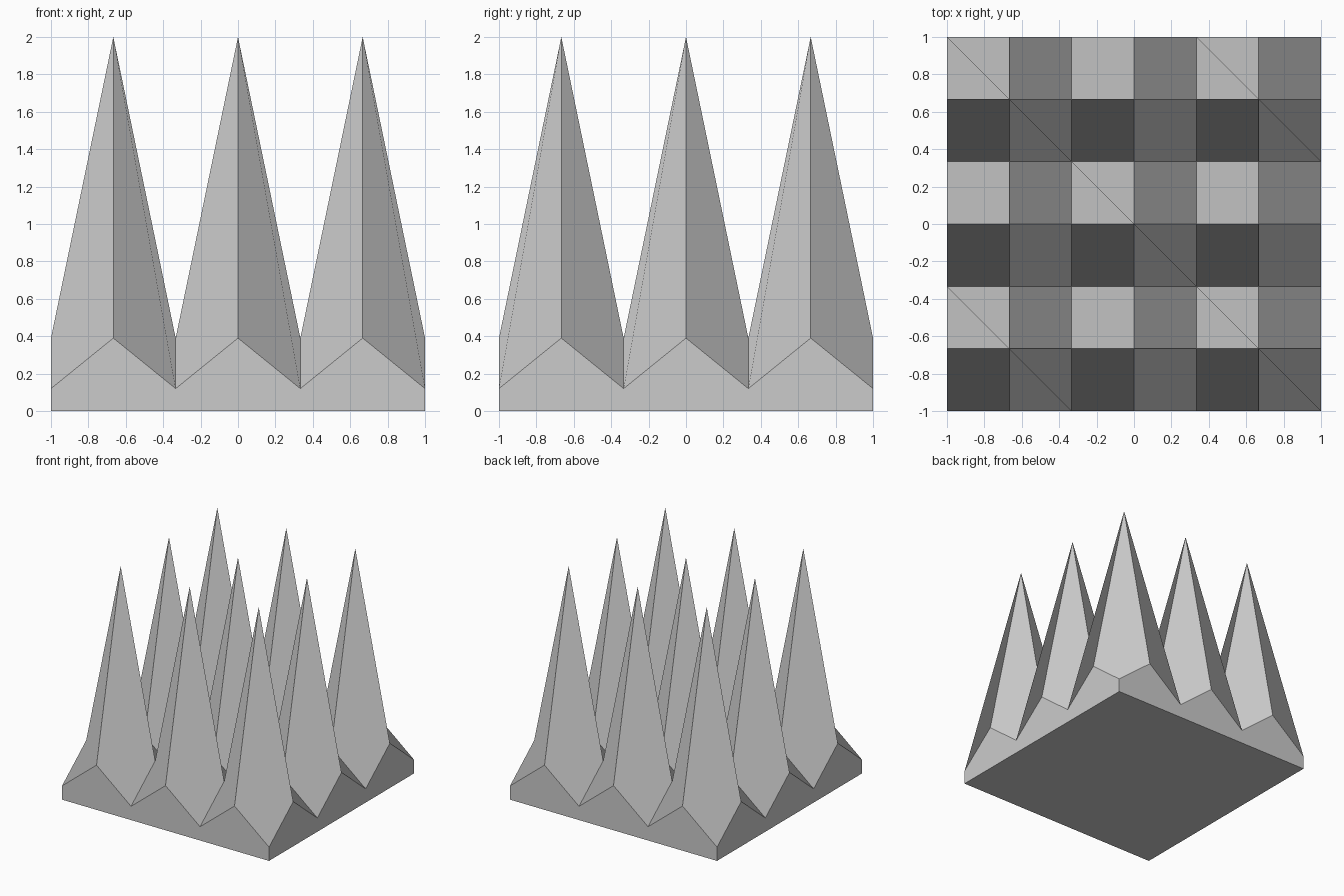
import bpy, bmesh

if "Cube" in bpy.data.objects:
    bpy.data.objects.remove(bpy.data.objects["Cube"])

N = 6                                  # grid cells per side (two per spike)
LEVELS = {0: 0.12, 1: 0.39, 2: 2.0}    # valley, saddle and spike tip heights

bm = bmesh.new()

# Spiked top: height depends on how many grid indices are odd
grid = [[bm.verts.new((-1 + 2 * i / N, -1 + 2 * j / N, LEVELS[i % 2 + j % 2]))
         for j in range(N + 1)] for i in range(N + 1)]
for i in range(N):
    for j in range(N):
        # start at the back-left corner so every quad folds the same way
        bm.faces.new((grid[i][j + 1], grid[i][j], grid[i + 1][j], grid[i + 1][j + 1]))

# Base: zigzag side walls and a flat underside
rims = [[grid[i][0] for i in range(N + 1)],
        [grid[N][j] for j in range(N + 1)],
        [grid[i][N] for i in range(N, -1, -1)],
        [grid[0][j] for j in range(N, -1, -1)]]
feet = [bm.verts.new((rim[0].co.x, rim[0].co.y, 0)) for rim in rims]
for k, rim in enumerate(rims):
    bm.faces.new([feet[k], feet[(k + 1) % 4]] + rim[::-1])
bm.faces.new(feet[::-1])

mesh = bpy.data.meshes.new("spiked_foam_panel")
bm.to_mesh(mesh)
bm.free()
panel = bpy.data.objects.new("spiked_foam_panel", mesh)
bpy.context.collection.objects.link(panel)
